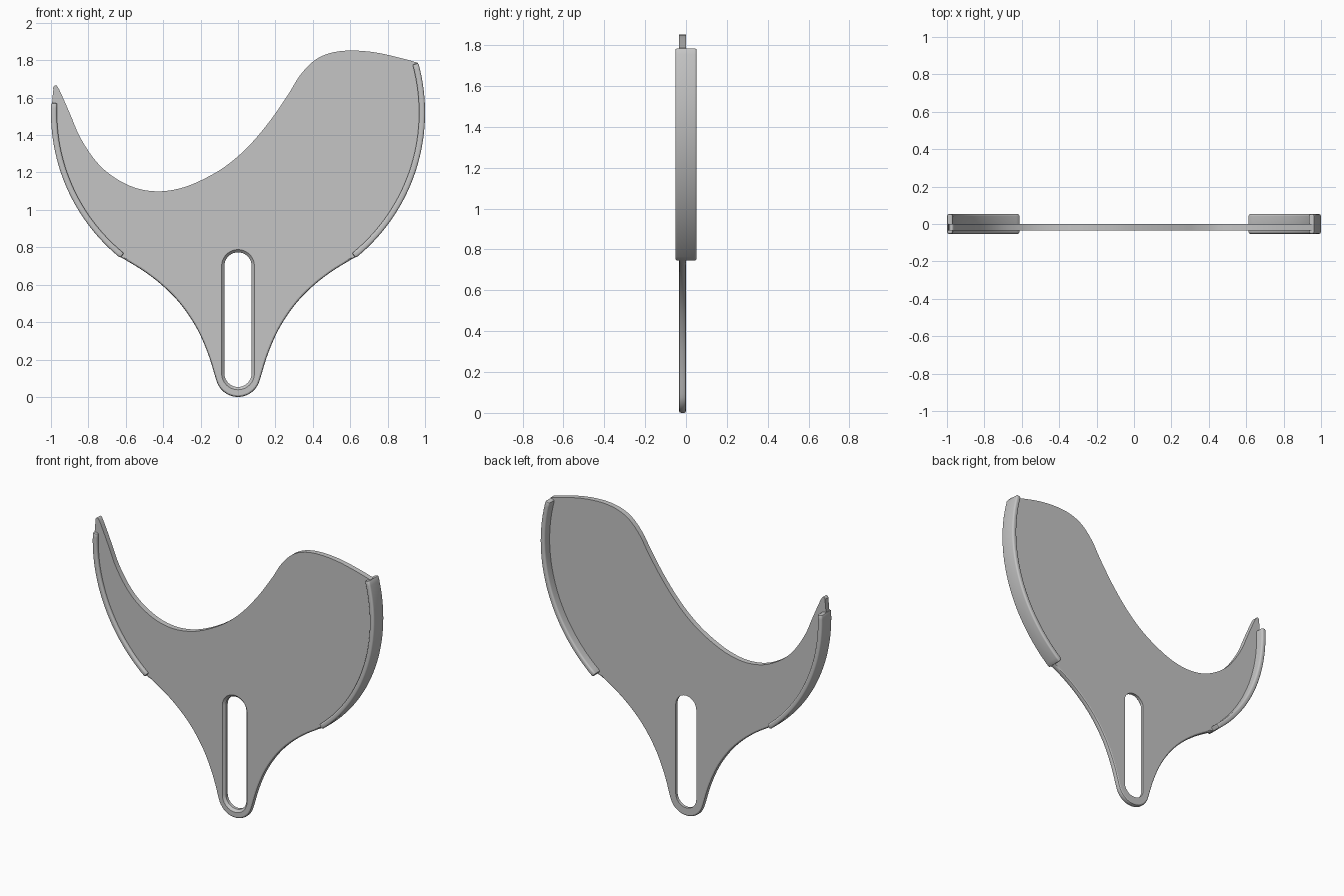
import bpy, bmesh
from math import sin, cos, radians, degrees
from mathutils import Vector

if "Cube" in bpy.data.objects:
    bpy.data.objects.remove(bpy.data.objects["Cube"])

GREY = (0.56, 0.56, 0.56, 1)
grey = bpy.data.materials.new("light_grey")
grey.use_nodes = True
grey.diffuse_color = GREY
grey.node_tree.nodes["Principled BSDF"].inputs["Base Color"].default_value = GREY

CENTRE_Z = 1.52          # centre of the big arc carrying both rims
FRONT, BACK = -0.034, 0.0


def arc(cx, cz, r, a0, a1, n):
    angles = [radians(a0 + (a1 - a0) * i / n) for i in range(n + 1)]
    return [Vector((cx + r * cos(a), cz + r * sin(a))) for a in angles]


def spline(points, steps=5):
    """Smooth curve through all the points."""
    p = [Vector(q) for q in points]
    p = [2 * p[0] - p[1]] + p + [2 * p[-1] - p[-2]]
    out = []
    for a, b, c, d in zip(p, p[1:], p[2:], p[3:]):
        for i in range(steps):
            t = i / steps
            out.append(0.5 * (2 * b + (c - a) * t + (2 * a - 5 * b + 4 * c - d) * t * t
                              + (3 * b - a - 3 * c + d) * t ** 3))
    return out + [p[-2]]


def slot(r):
    return arc(0, 0.70, r, 0, 180, 16) + arc(0, 0.126, r, 180, 360, 16)


def inset_foot(loop, d):
    """Pull in only the lower edge, for its rounding."""
    out = []
    for i, p in enumerate(loop):
        t = (loop[(i + 1) % len(loop)] - loop[i - 1]).normalized()
        out.append(p + Vector((-t.y, t.x)) * d if p.y < 0.74 else p.copy())
    return out


def add_loop(bm, pts, y):
    return [bm.verts.new((p.x, y, p.y)) for p in pts]


def skin(bm, loops):
    for a, b in zip(loops, loops[1:]):
        for i in range(len(a)):
            j = (i + 1) % len(a)
            bm.faces.new((a[i], a[j], b[j], b[i]))


def finish(bm, name):
    bmesh.ops.recalc_face_normals(bm, faces=bm.faces)
    mesh = bpy.data.meshes.new(name)
    bm.to_mesh(mesh)
    bm.free()
    obj = bpy.data.objects.new(name, mesh)
    bpy.context.collection.objects.link(obj)
    mesh.materials.append(grey)
    bpy.ops.object.select_all(action='DESELECT')
    obj.select_set(True)
    bpy.context.view_layer.objects.active = obj
    bpy.ops.object.shade_smooth_by_angle(angle=radians(40), keep_sharp_edges=True)


# Plate outline, counter-clockwise from the right tip
top_edge = spline([(0.963, 1.786), (0.866, 1.813), (0.733, 1.842), (0.6, 1.852),
                   (0.492, 1.838), (0.406, 1.797), (0.33, 1.717), (0.267, 1.615),
                   (0.171, 1.476), (0.064, 1.348), (-0.043, 1.251), (-0.15, 1.182),
                   (-0.283, 1.123), (-0.417, 1.099), (-0.55, 1.118), (-0.674, 1.182),
                   (-0.765, 1.267), (-0.845, 1.39), (-0.898, 1.513), (-0.957, 1.645),
                   (-0.976, 1.666), (-0.988, 1.655)])
left_arc = arc(0, CENTRE_Z, 0.995, 173, 231, 32)
left_neck = spline([(-0.626, 0.747), (-0.497, 0.668), (-0.39, 0.583), (-0.3, 0.487),
                    (-0.219, 0.364), (-0.16, 0.23), (-0.118, 0.095)])
foot = arc(0, 0.12, 0.12, 195, 345, 20)
right_neck = [Vector((-p.x, p.y)) for p in reversed(left_neck)]
right_arc = arc(0, CENTRE_Z, 0.995, -51, 15, 32)
outline = top_edge + left_arc + left_neck[1:] + foot + right_neck[:-1] + right_arc

# Plate with a slot countersunk at the front
bm = bmesh.new()
r = 0.01
outer = [add_loop(bm, inset_foot(outline, d), y) for d, y in
         [(r, FRONT), (0.3 * r, FRONT + 0.3 * r), (0, FRONT + r),
          (0, BACK - r), (0.3 * r, BACK - 0.3 * r), (r, BACK)]]
inner = [add_loop(bm, slot(w), y) for w, y in
         [(0.088, FRONT), (0.073, FRONT + 0.015), (0.073, BACK)]]
skin(bm, outer)
skin(bm, inner)
for k in (0, -1):
    edges = [bm.edges.get((lp[i - 1], lp[i])) for lp in (outer[k], inner[k])
             for i in range(len(lp))]
    for e in edges:
        e.smooth = False
    bmesh.ops.triangle_fill(bm, use_beauty=True, use_dissolve=False, edges=edges)
finish(bm, "plate")


# Curved rims: a rounded strip swept along the big arc, with rounded ends
def strip_section(inset):
    half_w, half_d, c = 0.016, 0.0525, 0.011
    pts = []
    for sx, sy, start in ((1, 1, 0), (-1, 1, 90), (-1, -1, 180), (1, -1, 270)):
        pts += arc(sx * (half_w - c), sy * (half_d - c), c - inset, start, start + 90, 4)
    return pts


def rim(name, a0, a1):
    bm = bmesh.new()
    e = 0.008
    step = degrees(e)
    ends = [(e, 0), (0.3 * e, 0.3 * step), (0, step)]
    stations = [(d, a0 + s) for d, s in ends]
    stations += [(0, a0 + step + (a1 - a0 - 2 * step) * i / 48) for i in range(1, 48)]
    stations += [(d, a1 - s) for d, s in reversed(ends)]
    rings = []
    for inset, angle in stations:
        a = radians(angle)
        rings.append([bm.verts.new(((0.984 + p.x) * cos(a), p.y,
                                    CENTRE_Z + (0.984 + p.x) * sin(a)))
                      for p in strip_section(inset)])
    skin(bm, rings)
    for ring in (rings[0], rings[-1]):
        cap = bm.faces.new(ring)
        for edge in cap.edges:
            edge.smooth = False
    finish(bm, name)


rim("left_rim", -51, 15.4)
rim("right_rim", 177, 231)
